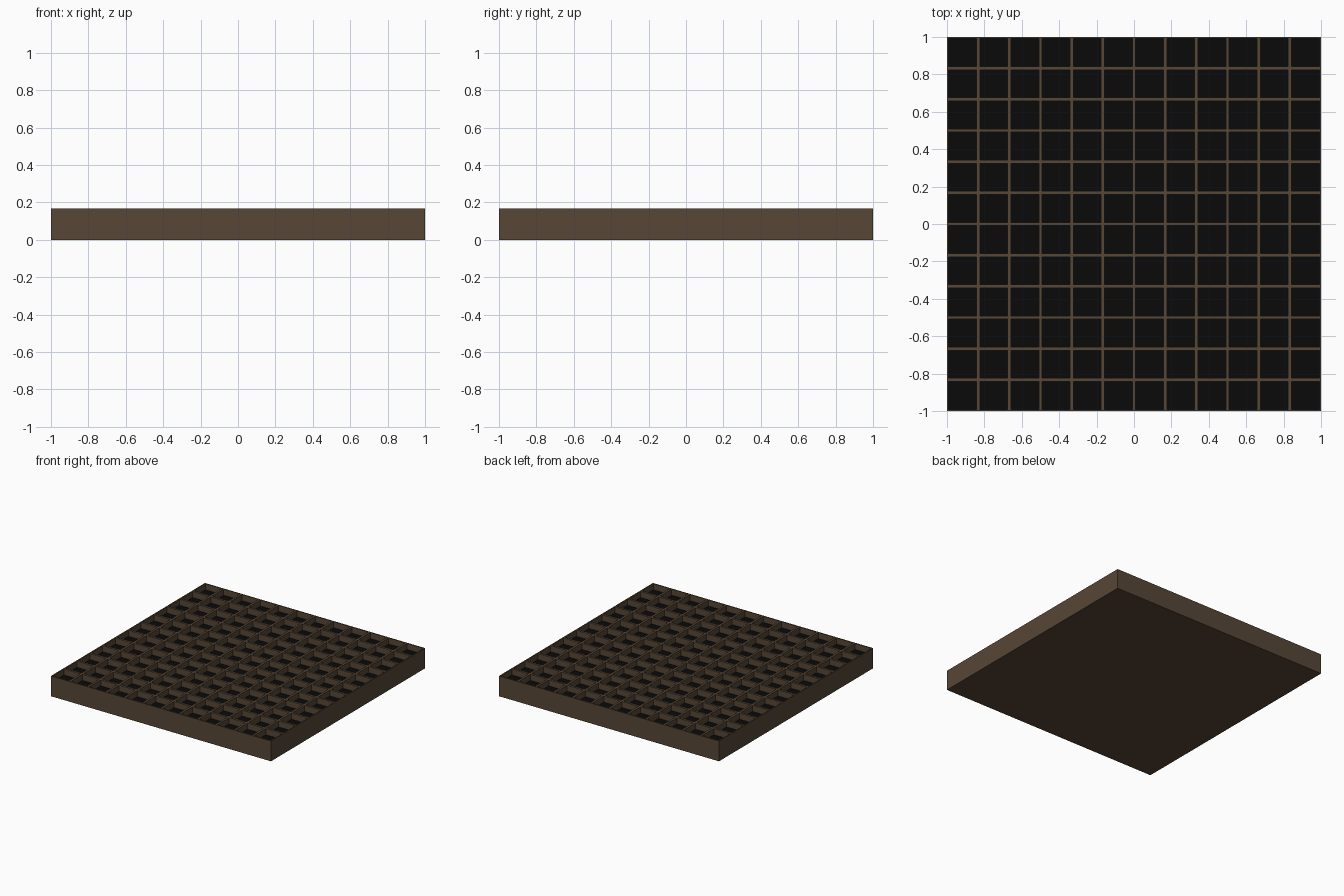
import bpy, bmesh

if "Cube" in bpy.data.objects:
    bpy.data.objects.remove(bpy.data.objects["Cube"])

CELLS = 12        # cells per side
HEIGHT = 2 / CELLS
RIM = 0.009       # half of a divider's thickness
DEPTH = 0.05      # depth of each pocket


def material(name, color):
    m = bpy.data.materials.new(name)
    m.diffuse_color = (*color, 1)
    m.use_nodes = True
    m.node_tree.nodes["Principled BSDF"].inputs["Base Color"].default_value = m.diffuse_color
    return m


# Top grid, split into cells
bm = bmesh.new()
bmesh.ops.create_grid(bm, x_segments=CELLS, y_segments=CELLS, size=1)
bmesh.ops.translate(bm, verts=bm.verts, vec=(0, 0, HEIGHT))
tops = list(bm.faces)
outline = [e for e in bm.edges if e.is_boundary]

# Outer sides and flat underside
ext = bmesh.ops.extrude_edge_only(bm, edges=outline)["geom"]
for v in (g for g in ext if isinstance(g, bmesh.types.BMVert)):
    v.co.z = 0
bmesh.ops.contextual_create(bm, geom=[e for e in bm.edges if e.is_boundary])

# Sunken pockets, leaving thin dividers between them
bmesh.ops.inset_individual(bm, faces=tops, thickness=RIM, use_even_offset=True)
floors = bmesh.ops.extrude_discrete_faces(bm, faces=tops)["faces"]
for f in floors:
    f.material_index = 1
    for v in f.verts:
        v.co.z = HEIGHT - DEPTH

bmesh.ops.recalc_face_normals(bm, faces=bm.faces)
mesh = bpy.data.meshes.new("grid_tray")
bm.to_mesh(mesh)
bm.free()
mesh.materials.append(material("brown_frame", (0.095, 0.062, 0.037)))
mesh.materials.append(material("black_floor", (0.003, 0.003, 0.003)))
bpy.context.collection.objects.link(bpy.data.objects.new("grid_tray", mesh))
